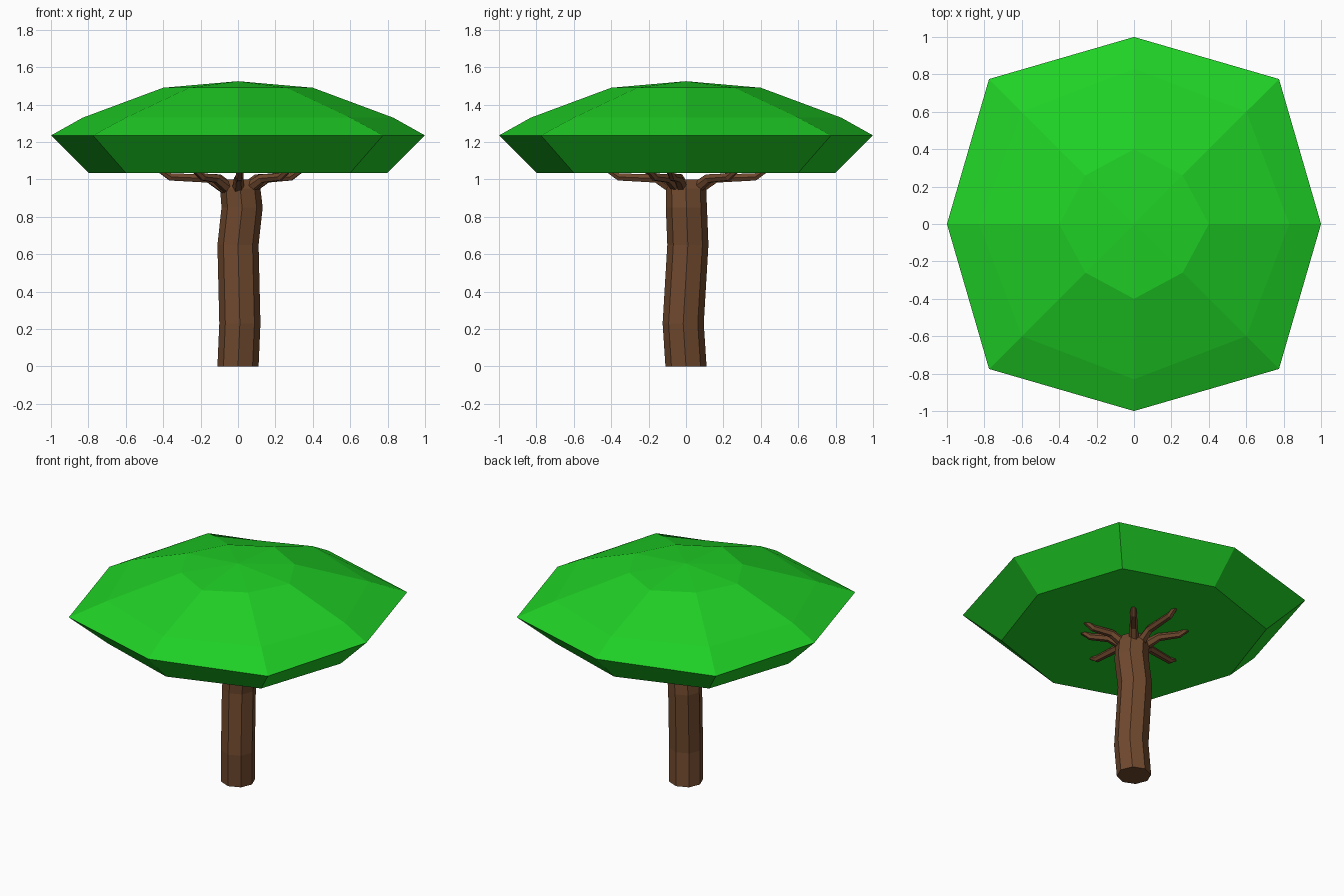
import bpy, math
from mathutils import Vector

if "Cube" in bpy.data.objects:
    bpy.data.objects.remove(bpy.data.objects["Cube"])


def material(name, rgb):
    m = bpy.data.materials.new(name)
    m.diffuse_color = (*rgb, 1)
    m.use_nodes = True
    m.node_tree.nodes["Principled BSDF"].inputs["Base Color"].default_value = m.diffuse_color
    return m


green = material("leaf_green", (0.014, 0.64, 0.019))
brown = material("bark_brown", (0.16, 0.066, 0.027))


def loft(name, rings, mat, apex=None):
    """Join equal-sized rings of points, capped at the ends or closed to an apex."""
    n = len(rings[0])
    verts = [p for r in rings for p in r]
    faces = [tuple(reversed(range(n)))]
    for k in range(len(rings) - 1):
        for i in range(n):
            j = (i + 1) % n
            faces.append((k * n + i, k * n + j, (k + 1) * n + j, (k + 1) * n + i))
    last = (len(rings) - 1) * n
    if apex:
        verts.append(apex)
        faces += [(last + i, last + (i + 1) % n, len(verts) - 1) for i in range(n)]
    else:
        faces.append(tuple(range(last, last + n)))
    me = bpy.data.meshes.new(name)
    me.from_pydata(verts, [], faces)
    me.materials.append(mat)
    ob = bpy.data.objects.new(name, me)
    bpy.context.collection.objects.link(ob)
    return ob


def octagon(axis_r, diag, z, cx=0, cy=0):
    """Eight points: on the axes at axis_r, on the diagonals at (diag, diag)."""
    pts = []
    for i in range(8):
        a = i * math.pi / 4
        r = diag * math.sqrt(2) if i % 2 else axis_r
        pts.append((cx + r * math.cos(a), cy + r * math.sin(a), z))
    return pts


# Canopy: faceted flat dome
loft("canopy", [octagon(0.80, 0.60, 1.035),
                octagon(1.00, 0.775, 1.235),
                octagon(0.83, 0.60, 1.33),
                octagon(0.40, 0.26, 1.49)], green, apex=(0, 0, 1.525))

# Trunk: slightly crooked eight-sided column (z, centre x, centre y, radius)
trunk = [(0, 0, 0, 0.11), (0.23, 0.01, -0.015, 0.11), (0.65, 0, 0.01, 0.11),
         (0.85, 0.022, 0.002, 0.11), (0.95, 0.012, 0, 0.108), (1.0, 0.005, 0, 0.09)]
loft("trunk", [octagon(r, r * math.sqrt(0.5), z, x, y) for z, x, y, r in trunk], brown)


def branch(name, tip_x, tip_y):
    """Six-sided tapering limb that leaves the trunk, runs flat, then bends up."""
    d = Vector((tip_x, tip_y, 0))
    reach = d.length
    d.normalize()
    side = Vector((-d.y, d.x, 0))
    path = [(0.06, 0.945, 0.034), (0.16, 1.005, 0.026),
            (reach - 0.07, 1.013, 0.022), (reach, 1.06, 0.016)]
    pts = [d * r + Vector((0, 0, z)) for r, z, _ in path]
    rings = []
    for k, p in enumerate(pts):
        t = (pts[min(k + 1, 3)] - pts[max(k - 1, 0)]).normalized()
        up = t.cross(side)
        rings.append([p + path[k][2] * (side * math.cos(i * math.pi / 3)
                                        - up * math.sin(i * math.pi / 3))
                      for i in range(6)])
    ob = loft(name, [[tuple(v) for v in r] for r in rings], brown)
    # Make the normals point outward
    import bmesh
    bm = bmesh.new()
    bm.from_mesh(ob.data)
    bmesh.ops.recalc_face_normals(bm, faces=bm.faces)
    bm.to_mesh(ob.data)
    bm.free()


# Branches spread around the top of the trunk
tips = [(0.35, -0.09), (0.28, -0.21), (0.01, -0.43), (-0.43, -0.09),
        (-0.24, 0.27), (0.01, 0.44), (0.24, 0.28), (-0.24, -0.22)]
for n, (x, y) in enumerate(tips, 1):
    branch(f"branch_{n}", x, y)
